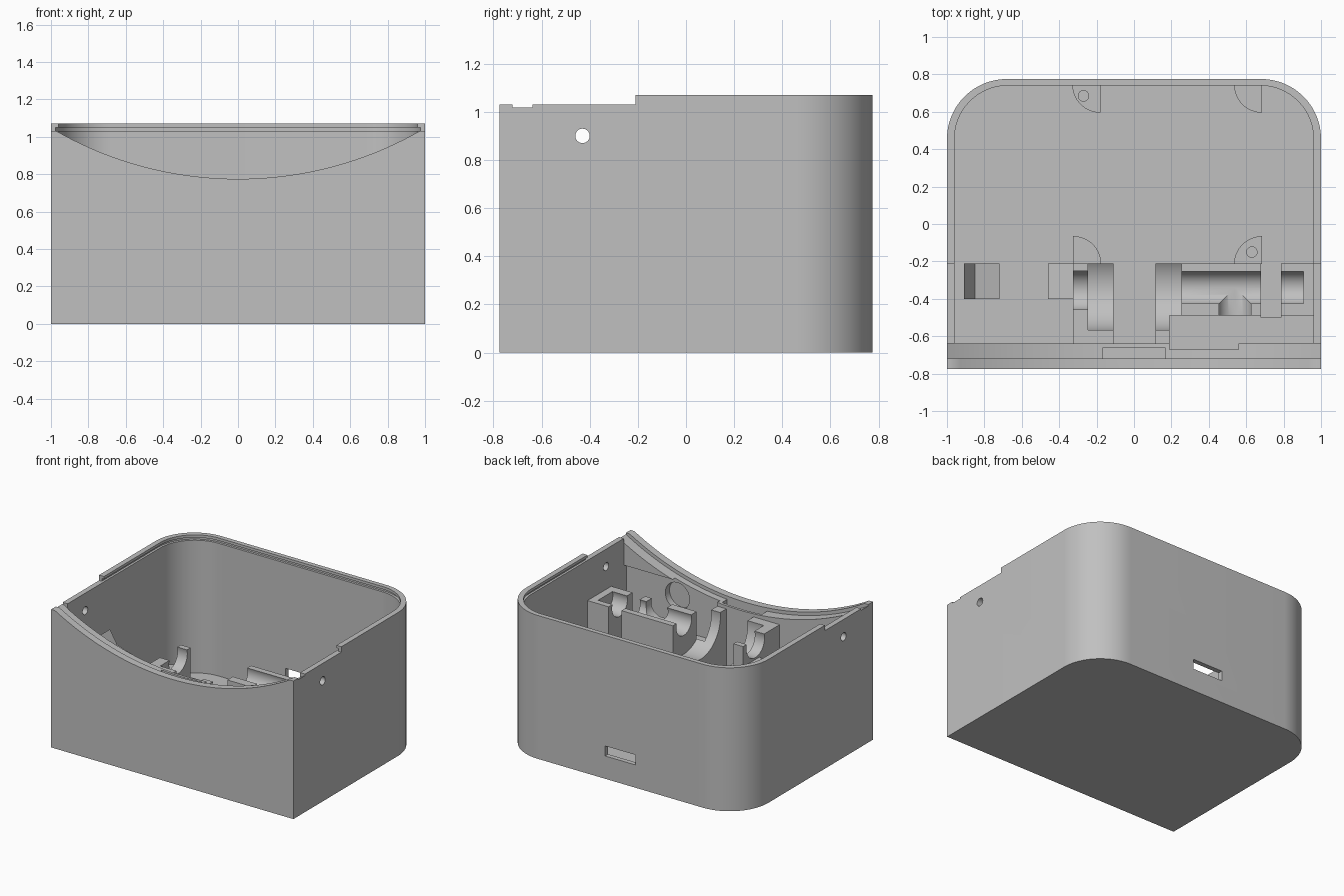
import bpy
import bmesh
from math import cos, sin, pi
from mathutils import Vector

old = bpy.data.objects.get("Cube")
if old:
    bpy.data.objects.remove(old, do_unlink=True)

grey = bpy.data.materials.new("light grey plastic")
grey.use_nodes = True
colour = (0.53, 0.53, 0.53, 1)
grey.diffuse_color = colour
grey.node_tree.nodes["Principled BSDF"].inputs["Base Color"].default_value = colour


def prism(name, profile, start, end, axis="z"):
    """Extrude a 2D profile along one axis; the profile uses the other two axes in order."""
    place = {"x": lambda a, b, t: (t, a, b),
             "y": lambda a, b, t: (a, t, b),
             "z": lambda a, b, t: (a, b, t)}[axis]
    bm = bmesh.new()
    face = bm.faces.new([bm.verts.new(place(a, b, start)) for a, b in profile])
    moved = bmesh.ops.extrude_face_region(bm, geom=[face])["geom"]
    verts = [v for v in moved if isinstance(v, bmesh.types.BMVert)]
    bmesh.ops.translate(bm, verts=verts, vec=Vector(place(0, 0, end - start)))
    bmesh.ops.recalc_face_normals(bm, faces=bm.faces)
    mesh = bpy.data.meshes.new(name)
    bm.to_mesh(mesh)
    bm.free()
    mesh.materials.append(grey)
    obj = bpy.data.objects.new(name, mesh)
    bpy.context.collection.objects.link(obj)
    return obj


def rect(x0, x1, y0, y1):
    return [(x0, y0), (x1, y0), (x1, y1), (x0, y1)]


def arc(cx, cy, r, a0, a1, steps=16):
    return [(cx + r * cos(a0 + (a1 - a0) * i / steps),
             cy + r * sin(a0 + (a1 - a0) * i / steps)) for i in range(steps + 1)]


def rod(start, end, a, b, r, axis, steps=64):
    return prism("cutter", arc(a, b, r, 0, 2 * pi, steps)[:-1], start, end, axis)


def box(x0, x1, y0, y1, z0, z1):
    return prism("cutter", rect(x0, x1, y0, y1), z0, z1)


def rounded_back(half, front, back, r):
    """Outline with square front corners and rounded back corners."""
    return ([(-half, front), (half, front)]
            + arc(half - r, back - r, r, 0, pi / 2, 24)
            + arc(r - half, back - r, r, pi / 2, pi, 24))


def cut(obj, cutters):
    """Subtract the cutters in turn, then discard them."""
    for cutter in cutters:
        cutter.hide_render = True
        mod = obj.modifiers.new("cut", "BOOLEAN")
        mod.operation = "DIFFERENCE"
        mod.solver = "EXACT"
        mod.object = cutter
    bpy.context.view_layer.update()
    graph = bpy.context.evaluated_depsgraph_get()
    mesh = bpy.data.meshes.new_from_object(obj.evaluated_get(graph))
    obj.modifiers.clear()
    obj.data = mesh
    for cutter in cutters:
        bpy.data.objects.remove(cutter, do_unlink=True)


FLOOR = 0.04
REST = 0.73      # top of the cradles
AXIS_Y, AXIS_Z = -0.34, 0.70
parts = []

# Case: hollow shell with lid groove, curved front, holes and pockets
case = prism("case", rounded_back(1, -0.775, 0.775, 0.32), 0, 1.07)
cut(case, [
    prism("cutter", rounded_back(0.96, -0.64, 0.74, 0.285), FLOOR, 1.3),
    prism("cutter", rounded_back(0.977, -0.5, 0.757, 0.30), 1.03, 1.05),
    box(-1.2, 1.2, -1, -0.21, 1.03, 1.3),
    rod(-0.9, -0.639, 0, 2.745, 1.97, "y", 256),
    rod(-0.72, -0.638, 0, 2.745, 1.995, "y", 256),
    box(-0.165, 0.165, -0.72, -0.66, 0.71, 1.0),
    rod(-1.2, 1.2, -0.43, 0.9, 0.03, "x", 32),
    box(-0.125, 0.125, 0.6, 0.9, 0.17, 0.245),
    box(0.19, 0.96, -0.67, -0.6, 0.45, 0.83),
    rod(-0.72, -0.6, 0.54, AXIS_Z, 0.1, "y"),
])
parts.append(case)

# Right cradle: T-shaped trough, wide collar seat, cross slot and front pocket
right_cradle = prism("right_cradle", rect(0.115, 0.965, -0.645, -0.21), 0.02, REST)
cut(right_cradle, [
    rod(0.2, 0.905, AXIS_Y, AXIS_Z, 0.09, "x"),
    rod(0.05, 0.255, AXIS_Y, AXIS_Z, 0.23, "x"),
    rod(-0.7, AXIS_Y, 0.54, AXIS_Z, 0.09, "y"),
    box(0.68, 0.785, -0.5, -0.1, FLOOR, 1),
    box(0.19, 1.1, -0.8, -0.49, 0.45, 1),
])
parts.append(right_cradle)

# Left cradle: wide collar seat next to a narrow neck seat
left_cradle = prism("left_cradle", rect(-0.325, -0.11, -0.645, -0.21), 0.02, REST)
cut(left_cradle, [
    rod(-0.245, 0, AXIS_Y, AXIS_Z, 0.23, "x"),
    rod(-0.5, -0.2, AXIS_Y - 0.015, AXIS_Z, 0.107, "x"),
])
parts.append(left_cradle)

# Sloped clips beside the left cradle
parts.append(prism("outer_clip", [(-0.91, 0.02), (-0.72, 0.02), (-0.72, 0.55),
                                  (-0.85, 0.59), (-0.91, 0.69)], -0.40, -0.21, "y"))
parts.append(prism("inner_clip", [(-0.46, 0.02), (-0.32, 0.02), (-0.32, 0.58),
                                  (-0.46, 0.55)], -0.40, -0.21, "y"))

# Quarter-round board supports, two of them with a screw hole
for name, cx, cy, turn, hole in [
        ("back_right_support", -0.18, 0.745, 2, (-0.27, 0.685)),
        ("back_left_support", 0.685, 0.745, 2, None),
        ("front_right_support", -0.325, -0.215, 0, None),
        ("front_left_support", 0.685, -0.215, 1, (0.63, -0.15))]:
    start = turn * pi / 2
    support = prism(name, [(cx, cy)] + arc(cx, cy, 0.15, start, start + pi / 2), 0.02, 0.14)
    if hole:
        cut(support, [rod(0.05, 0.3, hole[0], hole[1], 0.028, "z", 32)])
    parts.append(support)

# Smooth the curved faces, keep the edges crisp
bpy.ops.object.select_all(action="DESELECT")
for part in parts:
    part.select_set(True)
bpy.context.view_layer.objects.active = case
bpy.ops.object.shade_smooth_by_angle(angle=pi / 6)
